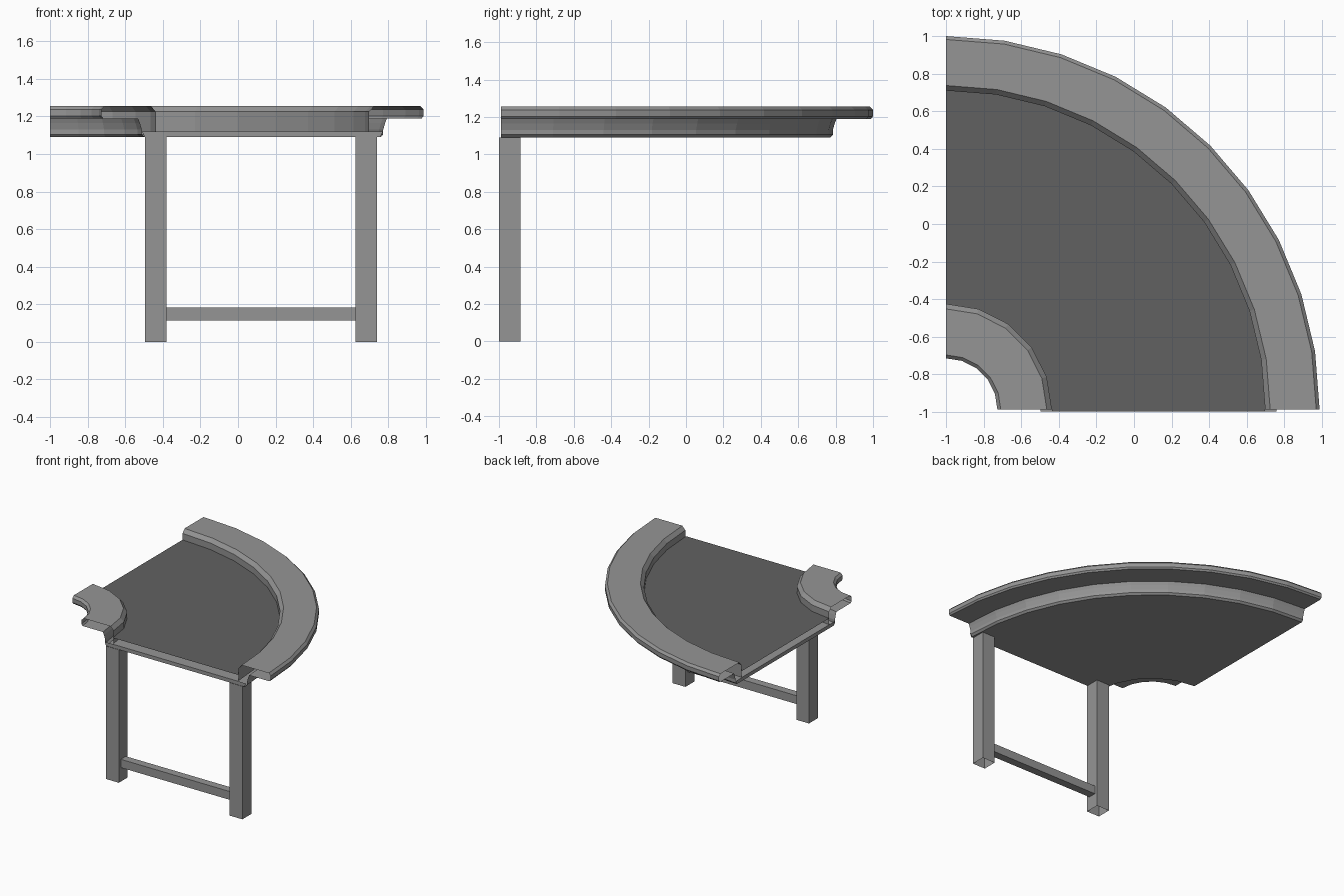
import bpy, bmesh
from math import sin, cos, pi
from mathutils import Vector

if "Cube" in bpy.data.objects:
    bpy.data.objects.remove(bpy.data.objects["Cube"])

CX, CY = -1.0, -0.988        # centre of the bend
R_IN, R_OUT = 0.563, 1.698   # bed edges
Z_BOT, Z_FLOOR, Z_BELT = 1.09, 1.12, 1.172

# rail section: (distance away from the bed edge, height)
RAIL = [(0, Z_FLOOR), (0, 1.225), (.027, 1.255), (.272, 1.255), (.29, 1.237),
        (.29, 1.203), (.28, 1.19), (.095, 1.19), (.085, 1.165),
        (.075, 1.13), (.075, 1.105), (.06, Z_BOT)]


def polar(r, a, z):
    return Vector((CX + r * cos(a), CY + r * sin(a), z))


def arc(r, n, z):
    return [polar(r, i * pi / 2 / n, z) for i in range(n + 1)]


def finish(name, bm, colour=0.3):
    me = bpy.data.meshes.new(name)
    bm.normal_update()
    bm.to_mesh(me)
    bm.free()
    ob = bpy.data.objects.new(name, me)
    bpy.context.collection.objects.link(ob)
    mat = bpy.data.materials.new(name + "_grey")
    mat.diffuse_color = (colour, colour, colour, 1)
    mat.use_nodes = True
    mat.node_tree.nodes["Principled BSDF"].inputs["Base Color"].default_value = mat.diffuse_color
    me.materials.append(mat)
    return ob


def rail(name, r, side, n):
    bm = bmesh.new()
    rows = [[bm.verts.new(p) for p in arc(r + side * d, n, z)] for d, z in RAIL]
    for a, b in zip(rows, rows[1:]):
        for i in range(n):
            bm.faces.new([a[i], a[i + 1], b[i + 1], b[i]])
    bm.normal_update()
    # the bed wall must face the bed
    bm.faces.ensure_lookup_table()
    first = bm.faces[0]
    radial = first.calc_center_median() - Vector((CX, CY, 0))
    radial.z = 0
    if first.normal.dot(radial) * side > 0:
        bmesh.ops.reverse_faces(bm, faces=bm.faces[:])
    return finish(name, bm)


def sector(bm, r_in, r_out, z, up=True):
    """Flat quarter ring with a small overhang at the front end."""
    lip = [Vector((CX + r, -0.998, z)) for r in (r_in, r_out)]
    pts = lip + arc(r_out, 10, z) + arc(r_in, 5, z)[::-1]
    bm.faces.new([bm.verts.new(p) for p in (pts if up else pts[::-1])])


def box(name, x0, x1, y0, y1, z0, z1, open_axis):
    bm = bmesh.new()
    bmesh.ops.create_cube(bm, size=1)
    for v in bm.verts:
        v.co = Vector(((x0, x1)[v.co.x > 0], (y0, y1)[v.co.y > 0], (z0, z1)[v.co.z > 0]))
    bm.normal_update()
    # open tube ends
    ends = [f for f in bm.faces if abs(f.normal[open_axis]) > .9]
    bmesh.ops.delete(bm, geom=ends, context='FACES_ONLY')
    return finish(name, bm)


# curved side rails
rail("outer_rail", R_OUT, 1, 10)
rail("inner_rail", R_IN, -1, 5)

# belt sheet between the rails
bm = bmesh.new()
sector(bm, R_IN, R_OUT, Z_BELT)
finish("belt", bm, 0.12)

# floor pan below the belt: top, underside and end strips
bm = bmesh.new()
sector(bm, R_IN, R_OUT, Z_FLOOR)
sector(bm, R_IN - .06, R_OUT + .06, Z_BOT, up=False)
for front in (True, False):
    q = []
    for r, z in ((R_IN - .06, Z_BOT), (R_OUT + .06, Z_BOT),
                 (R_OUT + .073, Z_FLOOR), (R_IN - .073, Z_FLOOR)):
        p = polar(r, 0 if front else pi / 2, z)
        if front:
            p.y = -0.998
        q.append(bm.verts.new(p))
    f = bm.faces.new(q)
    f.normal_update()
    if f.normal.dot(Vector((0, -1, 0) if front else (-1, 0, 0))) < 0:
        f.normal_flip()
finish("floor_pan", bm)

# leg frame
for name, x in (("left_leg", -0.495), ("right_leg", 0.625)):
    box(name, x, x + .115, -1, -.885, 0, Z_BOT, 2)
box("leg_crossbar", -.38, .625, -.975, -.91, .115, .183, 0)
